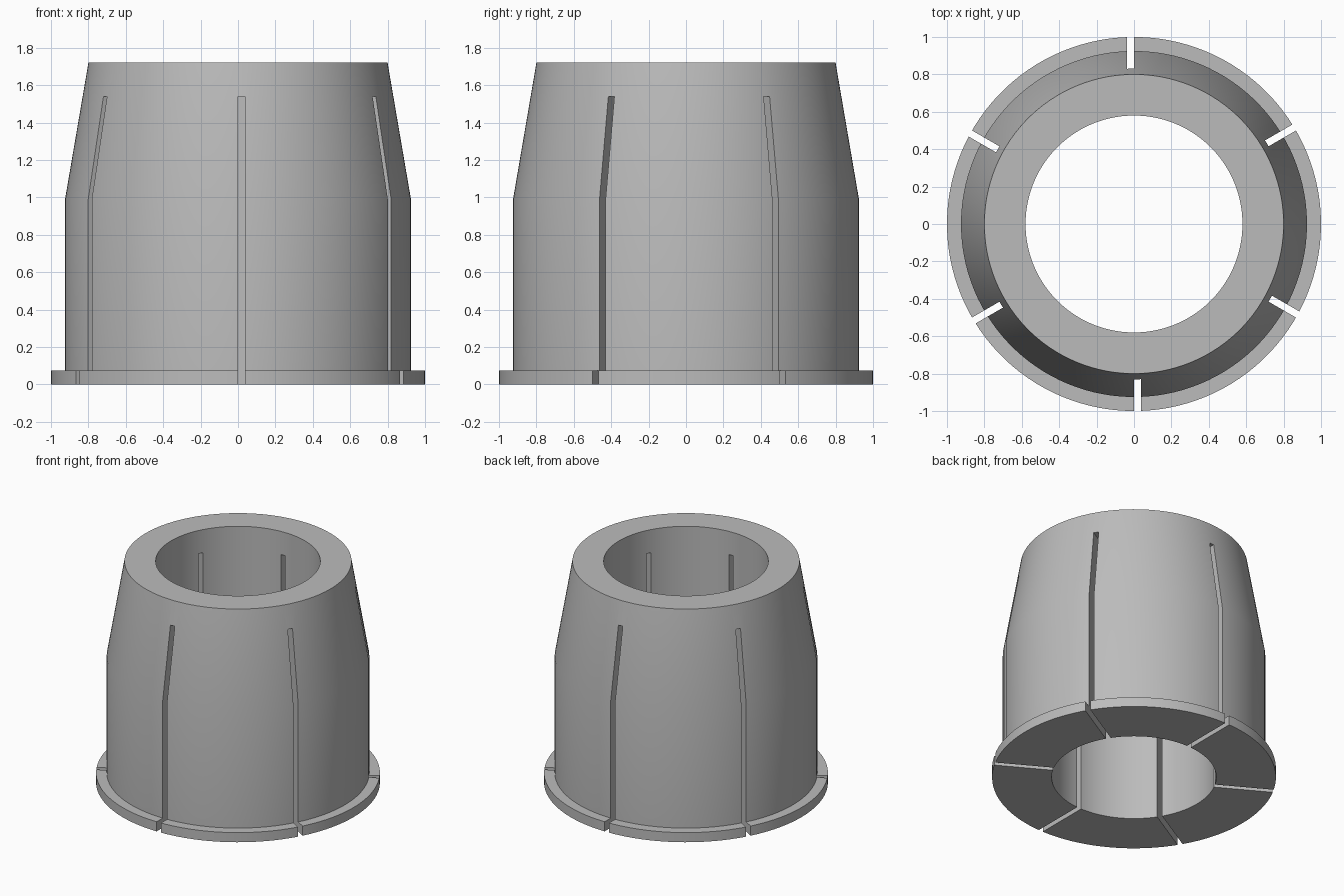
import bpy, bmesh, math
from mathutils import Matrix, Vector

cube = bpy.data.objects.get("Cube")
if cube:
    bpy.data.objects.remove(cube, do_unlink=True)

SEGMENTS = 120
SLOTS = 6
SLOT_WIDTH = 0.037
SLOT_TOP = 1.54


def make_object(name, bm):
    bmesh.ops.recalc_face_normals(bm, faces=bm.faces)
    mesh = bpy.data.meshes.new(name)
    bm.to_mesh(mesh)
    bm.free()
    obj = bpy.data.objects.new(name, mesh)
    bpy.context.collection.objects.link(obj)
    return obj


# Flanged, tapered sleeve: a closed (radius, height) profile revolved around z
profile = [(0.58, 0), (1, 0), (1, 0.075), (0.925, 0.075),
           (0.925, 0.99), (0.8, 1.72), (0.58, 1.72)]
bm = bmesh.new()
rings = []
for i in range(SEGMENTS):
    a = math.tau * (i + 0.5) / SEGMENTS
    rings.append([bm.verts.new((r * math.cos(a), r * math.sin(a), z)) for r, z in profile])
for i in range(SEGMENTS):
    here, ahead = rings[i], rings[(i + 1) % SEGMENTS]
    for j in range(len(profile)):
        k = (j + 1) % len(profile)
        bm.faces.new((here[j], ahead[j], ahead[k], here[k]))
sleeve = make_object("slotted_sleeve", bm)

# Slot cutters: each has one side on the radial line
bm = bmesh.new()
height = SLOT_TOP + 0.1
for i in range(SLOTS):
    turn = Matrix.Rotation(math.tau * i / SLOTS - math.pi / 2, 4, 'Z')
    shift = Matrix.Translation(Vector((0.8, SLOT_WIDTH / 2, SLOT_TOP - height / 2)))
    size = Matrix.Diagonal((0.8, SLOT_WIDTH, height, 1))
    bmesh.ops.create_cube(bm, size=1, matrix=turn @ shift @ size)
cutter = make_object("slot_cutter", bm)
cutter.hide_render = True

cut = sleeve.modifiers.new("slots", 'BOOLEAN')
cut.operation = 'DIFFERENCE'
cut.solver = 'EXACT'
cut.object = cutter

bpy.ops.object.select_all(action='DESELECT')
sleeve.select_set(True)
bpy.context.view_layer.objects.active = sleeve
bpy.ops.object.modifier_apply(modifier=cut.name)
bpy.data.objects.remove(cutter, do_unlink=True)
bpy.ops.object.shade_smooth_by_angle(angle=math.radians(30))

# Plain grey finish
grey = bpy.data.materials.new("light_grey")
grey.use_nodes = True
colour = (0.5, 0.5, 0.5, 1)
grey.diffuse_color = colour
grey.node_tree.nodes["Principled BSDF"].inputs["Base Color"].default_value = colour
sleeve.data.materials.clear()
sleeve.data.materials.append(grey)
